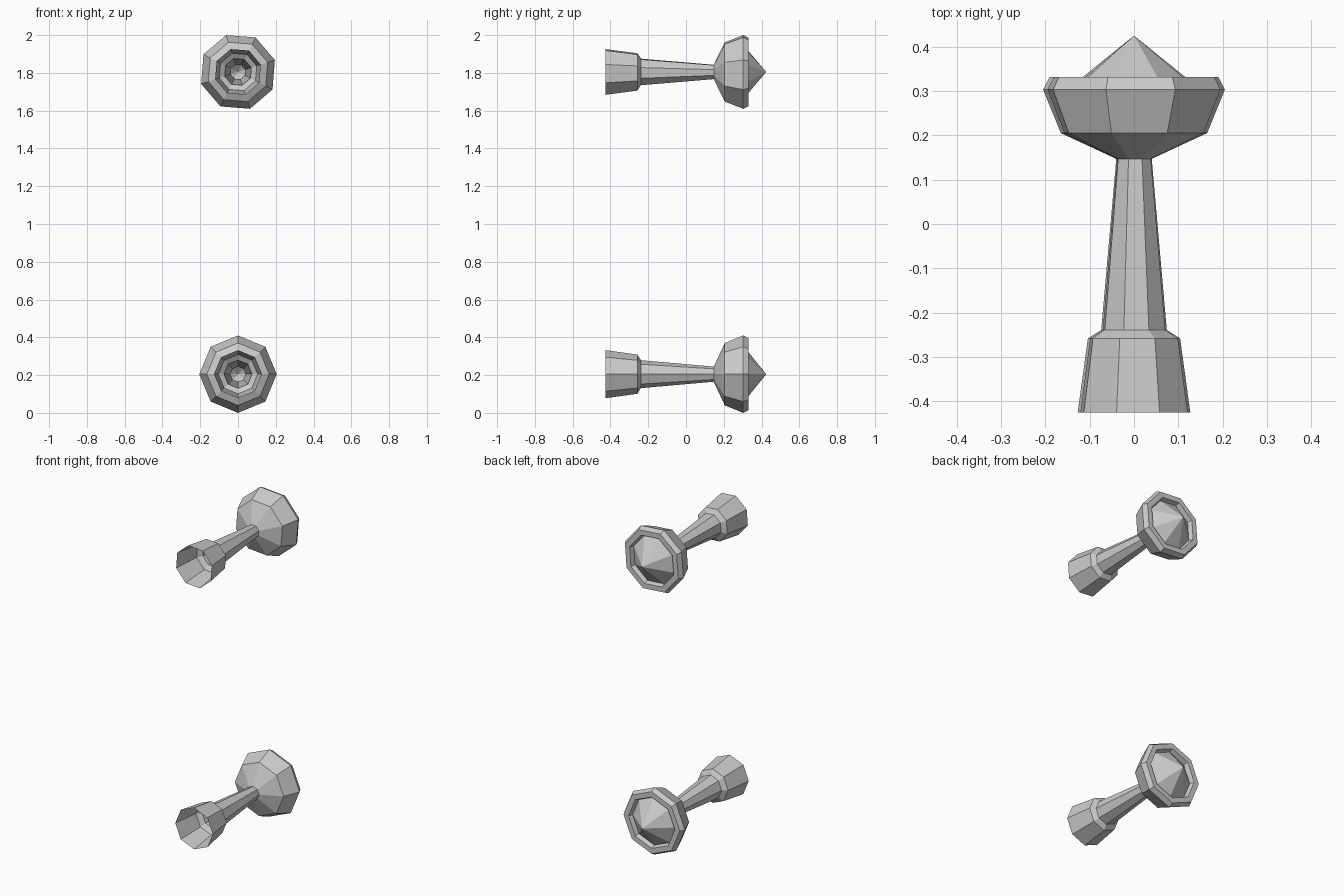
import bpy, bmesh, math

if "Cube" in bpy.data.objects:
    bpy.data.objects.remove(bpy.data.objects["Cube"])

SIDES = 8
# (radius, y) from open socket end to pointed tip
PROFILE = [(0.127, -0.425), (0.104, -0.258), (0.074, -0.239), (0.04, 0.147),
           (0.165, 0.205), (0.205, 0.303), (0.19, 0.332), (0.157, 0.332),
           (0.147, 0.306), (0.0, 0.425)]


def lathe_y(name, z, turn):
    """Revolve the profile around a y-aligned axis at height z."""
    bm = bmesh.new()
    rings = []
    for r, y in PROFILE:
        if r == 0:
            rings.append([bm.verts.new((0, y, 0))] * SIDES)
            continue
        rings.append([bm.verts.new((r * math.cos(turn + i * math.tau / SIDES), y,
                                    r * math.sin(turn + i * math.tau / SIDES)))
                      for i in range(SIDES)])
    for a, b in zip(rings, rings[1:]):
        for i in range(SIDES):
            j = (i + 1) % SIDES
            quad = [a[i], a[j], b[j], b[i]]
            bm.faces.new(list(dict.fromkeys(quad)))
    # outward normals: the first outer face must point away from the axis
    bm.normal_update()
    bm.faces.ensure_lookup_table()
    f = bm.faces[0]
    c = f.calc_center_median()
    if f.normal.x * c.x + f.normal.z * c.z < 0:
        bmesh.ops.reverse_faces(bm, faces=bm.faces[:])
    mesh = bpy.data.meshes.new(name)
    bm.to_mesh(mesh)
    bm.free()
    ob = bpy.data.objects.new(name, mesh)
    ob.location.z = z
    bpy.context.collection.objects.link(ob)
    return ob


# Lower and upper spindles, the upper one slightly turned
lathe_y("lower_spindle", 0.205, 0.0)
lathe_y("upper_spindle", 1.805, math.radians(18))
